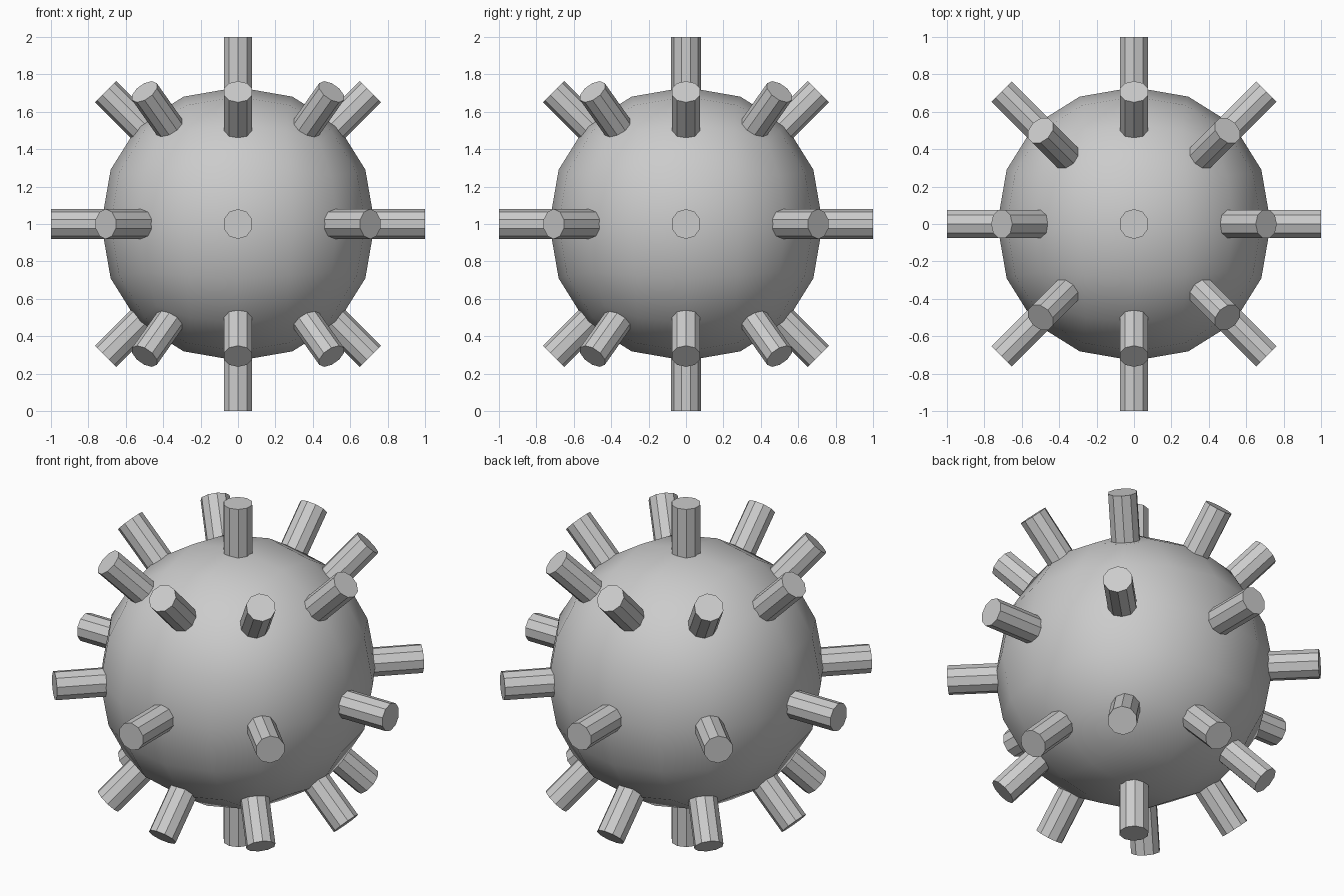
import bpy
from math import pi

if "Cube" in bpy.data.objects:
    bpy.data.objects.remove(bpy.data.objects["Cube"])

CENTRE = (0, 0, 1)
SPIKE_R, SPIKE_IN, SPIKE_OUT = 0.08, 0.6, 1.0

# Round body: a cube smoothed into a ball
bpy.ops.mesh.primitive_cube_add(size=1.742, location=CENTRE)
body = bpy.context.object
body.name = "body"
bpy.ops.object.shade_smooth()
sub = body.modifiers.new("Subdivision", 'SUBSURF')
sub.levels = sub.render_levels = 2

# Master spike: ten-sided flat-shaded rod, mesh offset so it radiates from its origin
bpy.ops.mesh.primitive_cylinder_add(vertices=10, radius=SPIKE_R, depth=SPIKE_OUT - SPIKE_IN)
master = bpy.context.object
spike_mesh = master.data
spike_mesh.name = "spike"
for v in spike_mesh.vertices:
    v.co.z += (SPIKE_IN + SPIKE_OUT) / 2
bpy.data.objects.remove(master)


def add_spike(name, tilt, turn):
    """Rod tilted away from straight up, then turned around the vertical axis."""
    spike = bpy.data.objects.new(name, spike_mesh)
    spike.location = CENTRE
    spike.rotation_euler = (tilt, 0, turn)
    bpy.context.collection.objects.link(spike)


# Spikes at both poles and in three rings of eight
add_spike("top_spike", 0, 0)
add_spike("bottom_spike", pi, 0)
for ring, tilt in (("upper", pi / 4), ("middle", pi / 2), ("lower", 3 * pi / 4)):
    for i in range(8):
        add_spike(f"{ring}_spike_{i + 1}", tilt, i * pi / 4)
